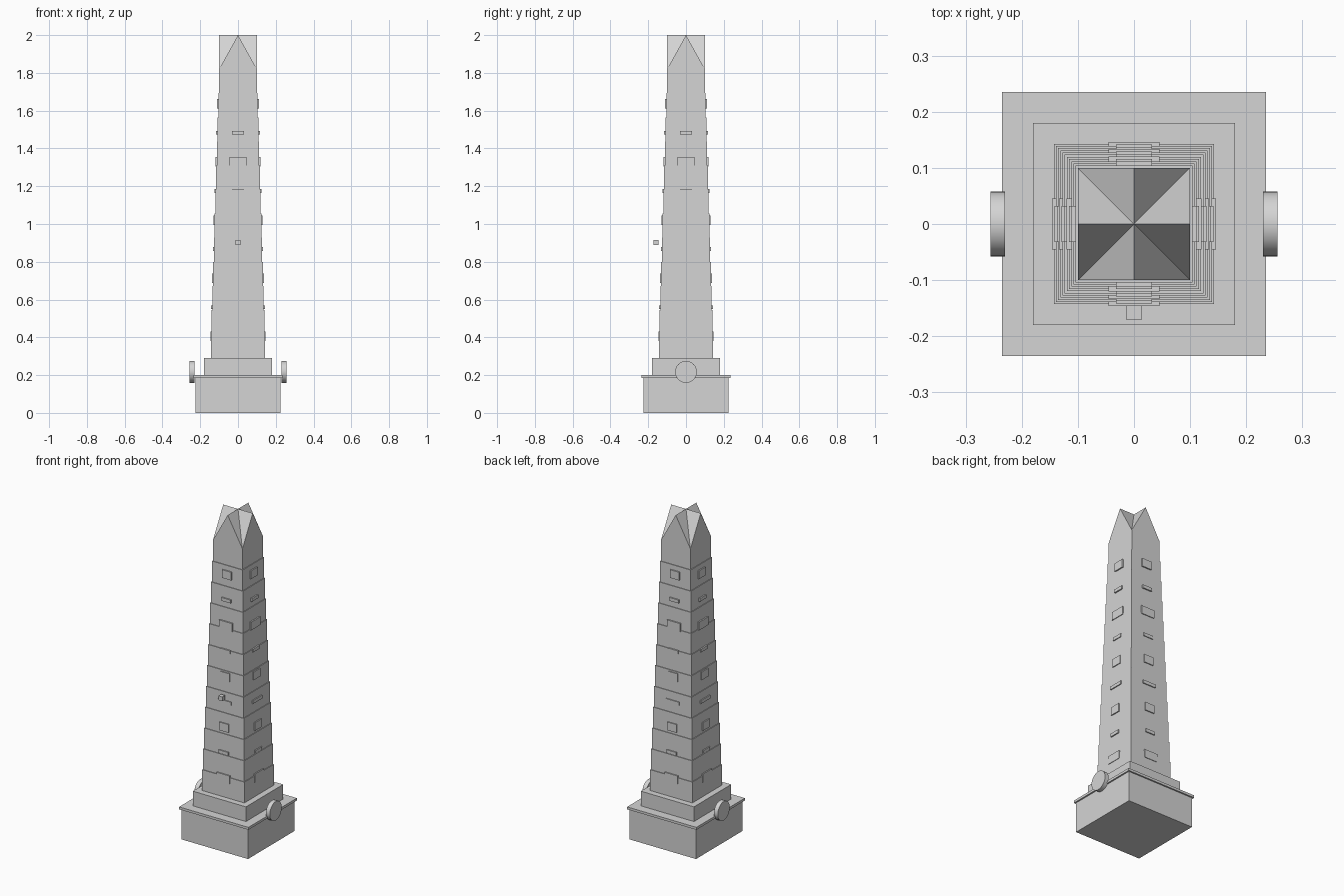
import bpy, bmesh, math
from mathutils import Matrix

if "Cube" in bpy.data.objects:
    bpy.data.objects.remove(bpy.data.objects["Cube"], do_unlink=True)

stone = bpy.data.materials.new("grey stone")
stone.use_nodes = True
GREY = (0.66, 0.66, 0.66, 1)
stone.diffuse_color = GREY
stone.node_tree.nodes["Principled BSDF"].inputs["Base Color"].default_value = GREY


def finish(name, bm):
    bmesh.ops.recalc_face_normals(bm, faces=bm.faces)
    mesh = bpy.data.meshes.new(name)
    bm.to_mesh(mesh)
    bm.free()
    mesh.materials.append(stone)
    obj = bpy.data.objects.new(name, mesh)
    bpy.context.collection.objects.link(obj)
    return obj


def box(name, lo, hi):
    bm = bmesh.new()
    size = [b - a for a, b in zip(lo, hi)]
    mid = [(a + b) / 2 for a, b in zip(lo, hi)]
    bmesh.ops.create_cube(bm, size=1, matrix=Matrix.Translation(mid) @ Matrix.Diagonal((*size, 1)))
    return finish(name, bm)


def slab(name, half, z0, z1):
    return box(name, (-half, -half, z0), (half, half, z1))


# Stepped base
slab("plinth", 0.226, 0, 0.185)
slab("plinth_cornice", 0.235, 0.185, 0.2)
slab("pedestal", 0.18, 0.2, 0.29)

# Shaft of stacked, gently narrowing courses
Z0, Z1, HALF0, HALF1, COURSES = 0.29, 1.82, 0.143, 0.1, 12
course = (Z1 - Z0) / COURSES
for i in range(COURSES):
    half = HALF0 + (HALF1 - HALF0) * i / (COURSES - 1)
    slab(f"shaft_course_{i + 1}", half, Z0 + i * course, Z0 + (i + 1) * course)

# Cross-gabled cap: a peak over each side, ridges meeting in the centre
bm = bmesh.new()
centre = bm.verts.new((0, 0, 2))
ring = []
for k in range(8):
    a = k * math.pi / 4
    x, y = (HALF1 * round(math.cos(a)), HALF1 * round(math.sin(a)))
    ring.append(bm.verts.new((x, y, Z1 if k % 2 else 2)))
for k in range(8):
    bm.faces.new((ring[k], ring[(k + 1) % 8], centre))
corners = ring[1::2]
for k in range(4):
    bm.faces.new((corners[k - 1], corners[k], ring[2 * k]))
bm.faces.new(corners)
finish("gabled_cap", bm)

# Raised panels up each of the four sides
for i in range(9):
    z = 0.405 + 0.154 * i
    width = 0.09 if i % 3 == 0 else 0.064
    height = 0.02 if i % 2 else 0.05
    face = HALF0 + (HALF1 - HALF0) * (z - Z0) / (Z1 - Z0) + 0.0065
    for side, label in enumerate(("left", "back", "right", "front")):
        panel = box(f"{label}_panel_{i + 1}", (face - 0.02, -width / 2, z - height / 2),
                    (face, width / 2, z + height / 2))
        panel.data.transform(Matrix.Rotation(side * math.pi / 2, 4, "Z"))

# Small block in front of the shaft
box("front_block", (-0.0135, -0.171, 0.89), (0.0135, -0.145, 0.916))

# Round medallions on both flanks of the base
for label, s in (("left", 1), ("right", -1)):
    bm = bmesh.new()
    bmesh.ops.create_cone(bm, cap_ends=True, segments=24, radius1=0.058, radius2=0.058, depth=0.026,
                          matrix=Matrix.Translation((s * 0.243, 0, 0.217)) @ Matrix.Rotation(math.pi / 2, 4, "Y"))
    disc = finish(f"{label}_medallion", bm)
    bpy.ops.object.select_all(action="DESELECT")
    disc.select_set(True)
    bpy.context.view_layer.objects.active = disc
    bpy.ops.object.shade_smooth_by_angle(angle=math.radians(35))
